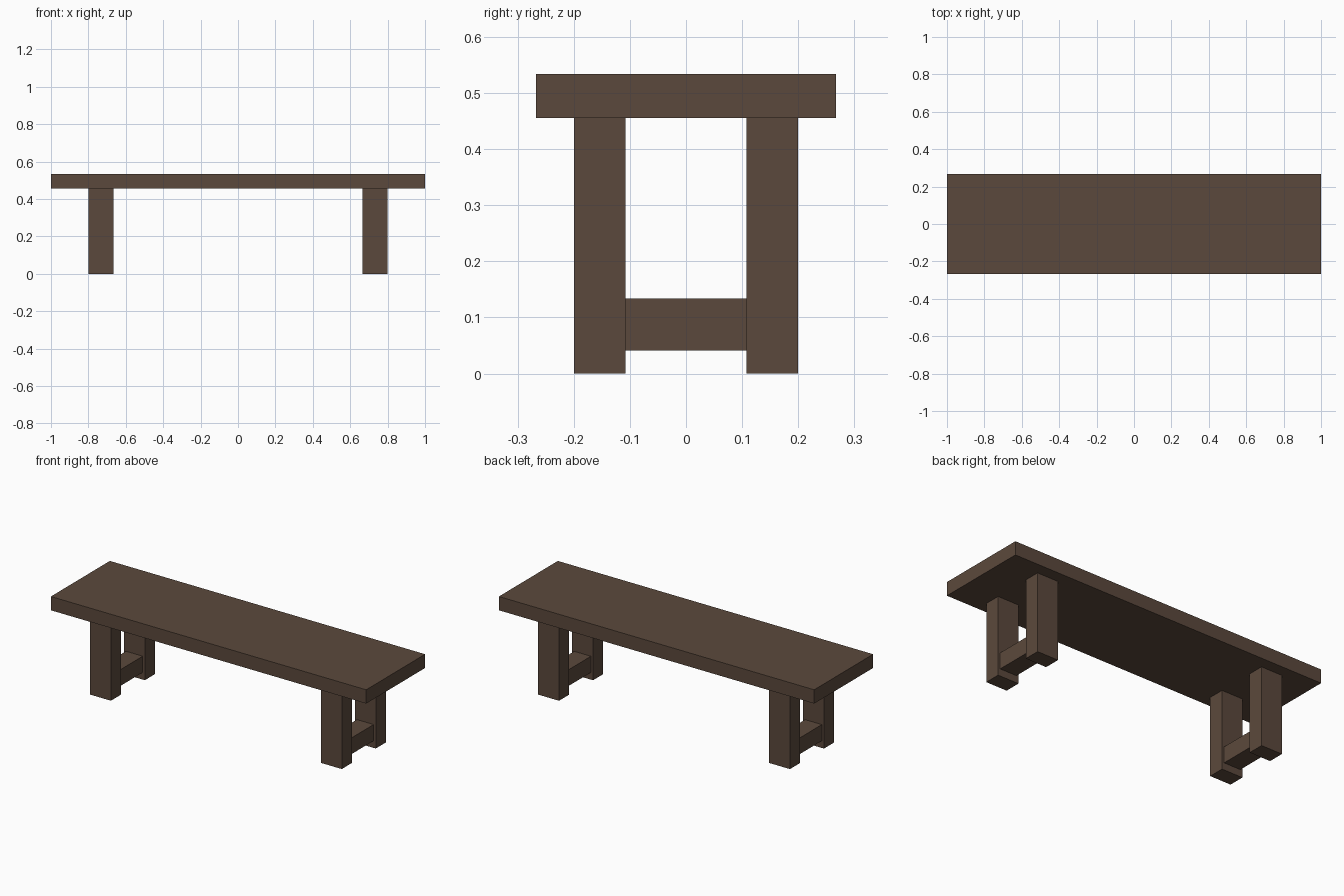
import bpy

if "Cube" in bpy.data.objects:
    bpy.data.objects.remove(bpy.data.objects["Cube"])

wood = bpy.data.materials.new("dark_wood")
wood.diffuse_color = (0.105, 0.066, 0.045, 1)
wood.use_nodes = True
wood.node_tree.nodes["Principled BSDF"].inputs["Base Color"].default_value = wood.diffuse_color


def box(name, x, y, z):
    """Box from (min, max) ranges on each axis."""
    bpy.ops.mesh.primitive_cube_add(size=1)
    ob = bpy.context.object
    ob.name = name
    ob.location = [(a + b) / 2 for a, b in (x, y, z)]
    ob.scale = [b - a for a, b in (x, y, z)]
    bpy.ops.object.transform_apply(location=True, rotation=False, scale=True)
    ob.data.materials.append(wood)
    return ob


# Bench top
box("seat", (-1, 1), (-0.267, 0.267), (0.455, 0.534))

for side, cx in (("left", -0.733), ("right", 0.732)):
    # Pair of legs at each end
    for end, cy in (("front", -0.154), ("back", 0.154)):
        box(f"{end}_{side}_leg", (cx - 0.0665, cx + 0.0665),
            (cy - 0.046, cy + 0.046), (0, 0.455))
    # Low rail joining the pair, slightly narrower than the legs
    box(f"{side}_stretcher", (cx - 0.053, cx + 0.053),
        (-0.108, 0.108), (0.041, 0.134))
